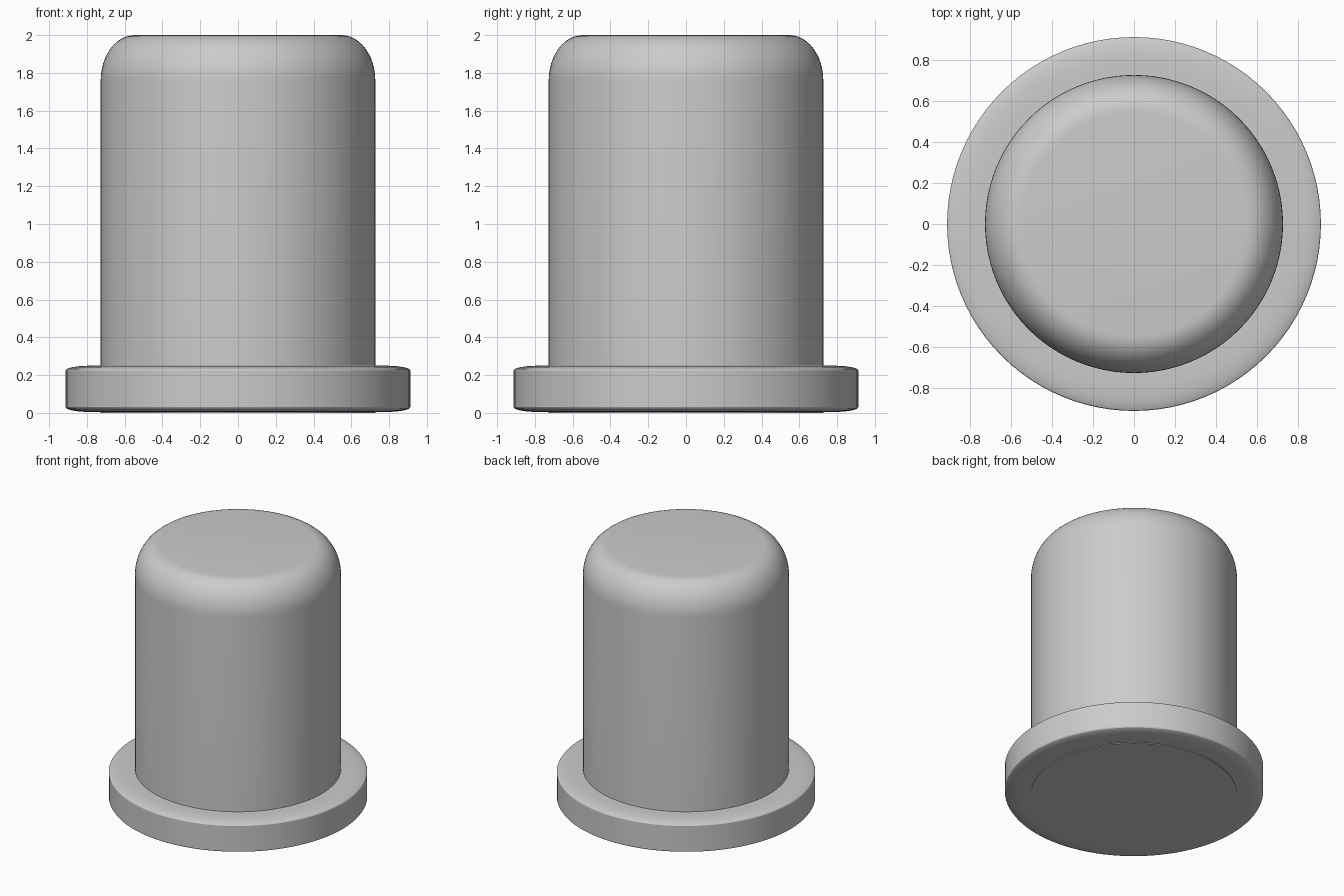
import bpy
import bmesh
import math

cube = bpy.data.objects.get("Cube")
if cube:
    bpy.data.objects.remove(cube, do_unlink=True)

SIDES = 96

# Single plain grey material
grey = bpy.data.materials.new("light_grey")
grey.use_nodes = True
colour = (0.6, 0.6, 0.6, 1.0)
grey.diffuse_color = colour
grey.node_tree.nodes["Principled BSDF"].inputs["Base Color"].default_value = colour


def rounded(radius, z, inset, height, steps):
    """Quarter-ellipse profile from the wall at z to the cap at z + height."""
    turns = [i / steps * math.pi / 2 for i in range(steps + 1)]
    return [(radius - inset * (1 - math.cos(a)), z + height * math.sin(a)) for a in turns]


def lathe(name, profile):
    """Turn an (r, z) profile around the z axis and cap both ends."""
    bm = bmesh.new()
    rings = []
    for r, z in profile:
        rings.append([bm.verts.new((r * math.cos(i * math.tau / SIDES),
                                    r * math.sin(i * math.tau / SIDES), z))
                      for i in range(SIDES)])
    for low, high in zip(rings, rings[1:]):
        for i in range(SIDES):
            j = (i + 1) % SIDES
            bm.faces.new((low[i], low[j], high[j], high[i]))
    bm.faces.new(rings[0][::-1])
    bm.faces.new(rings[-1])
    mesh = bpy.data.meshes.new(name)
    bm.to_mesh(mesh)
    bm.free()
    mesh.materials.append(grey)
    obj = bpy.data.objects.new(name, mesh)
    bpy.context.collection.objects.link(obj)
    bpy.ops.object.select_all(action="DESELECT")
    obj.select_set(True)
    bpy.context.view_layer.objects.active = obj
    bpy.ops.object.shade_smooth_by_angle(angle=math.radians(30))
    return obj


# Cylindrical body with a softly rounded top
lathe("body", [(0.727, 0.0)] + rounded(0.727, 1.76, 0.18, 0.24, 12))

# Base flange with shallow rounded rims above and below
bottom_rim = rounded(0.912, 0.03, 0.13, -0.025, 6)[::-1]
top_rim = rounded(0.912, 0.225, 0.13, 0.025, 6)
lathe("base_flange", bottom_rim + top_rim)
